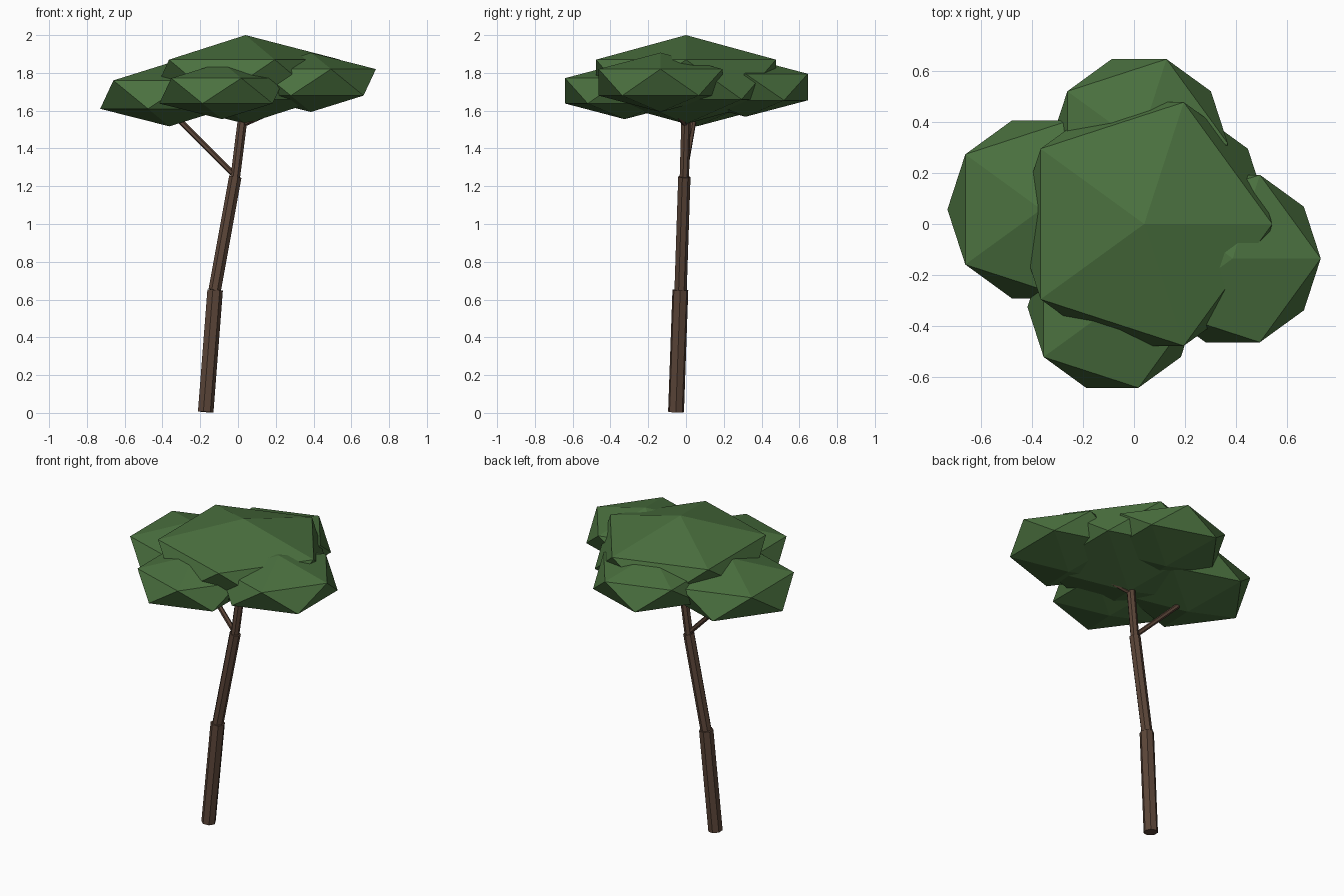
import bpy
from mathutils import Vector

if "Cube" in bpy.data.objects:
    bpy.data.objects.remove(bpy.data.objects["Cube"], do_unlink=True)


def make_material(name, rgb):
    mat = bpy.data.materials.new(name)
    mat.use_nodes = True
    mat.diffuse_color = (*rgb, 1)
    mat.node_tree.nodes["Principled BSDF"].inputs["Base Color"].default_value = (*rgb, 1)
    return mat


bark = make_material("bark brown", (0.105, 0.06, 0.04))
leaf = make_material("leaf green", (0.07, 0.165, 0.05))


def finish(name, mat):
    obj = bpy.context.object
    obj.name = obj.data.name = name
    obj.data.materials.append(mat)
    bpy.ops.object.shade_flat()
    return obj


def limb(name, start, end, radius, sides):
    """Straight faceted cylinder between two points."""
    a, b = Vector(start), Vector(end)
    bpy.ops.mesh.primitive_cylinder_add(
        vertices=sides, radius=radius, depth=(b - a).length, location=(a + b) / 2,
        rotation=(b - a).to_track_quat("Z", "Y").to_euler())
    return finish(name, bark)


def foliage(name, centre, radius, height):
    """Flattened 20-sided leaf clump."""
    bpy.ops.mesh.primitive_ico_sphere_add(subdivisions=1, radius=1, location=centre)
    bpy.context.object.scale = (radius, radius, height)
    return finish(name, leaf)


# Leaning trunk in three narrowing pieces
base, knee = (-0.173, -0.053, 0.005), (-0.123, -0.03, 0.65)
fork, tip = (-0.014, -0.01, 1.25), (0.03, 0, 1.6)
limb("trunk_lower", base, knee, 0.043, 7)
limb("trunk_middle", knee, fork, 0.034, 7)
limb("trunk_upper", fork, tip, 0.026, 7)

# Side branches
limb("branch_right", (-0.015, -0.01, 1.255), (-0.36, 0.05, 1.6), 0.015, 6)
limb("branch_left", (0.02, 0, 1.525), (0.37, -0.13, 1.68), 0.015, 6)

# Flat, spreading canopy
foliage("canopy_centre", (0.04, 0, 1.765), 0.56, 0.235)
foliage("canopy_right", (-0.363, 0.057, 1.685), 0.41, 0.168)
foliage("canopy_left", (0.386, -0.135, 1.75), 0.385, 0.157)
foliage("canopy_front", (-0.085, -0.325, 1.705), 0.371, 0.15)
foliage("canopy_back", (0.02, 0.315, 1.725), 0.388, 0.157)
